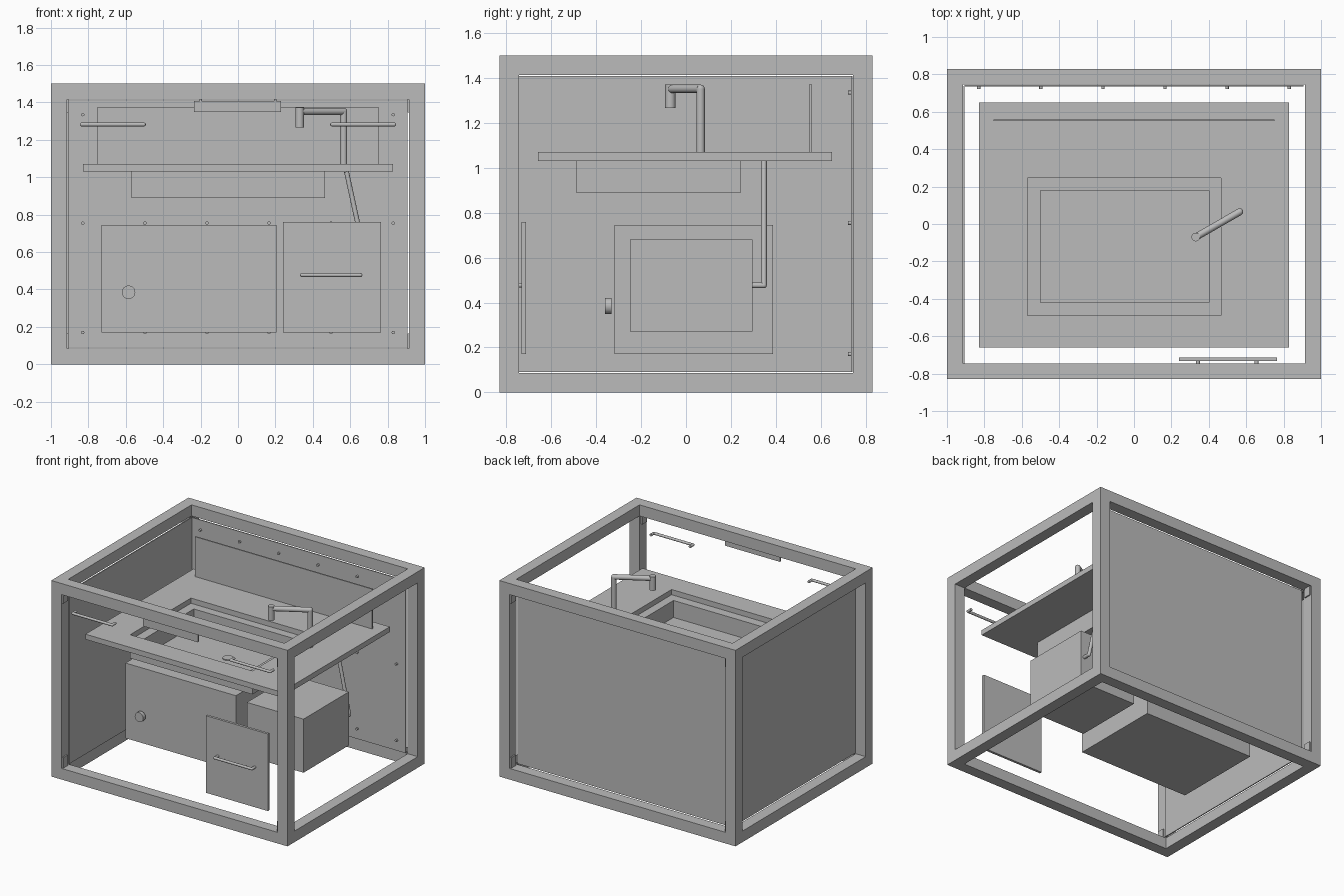
import bpy
import bmesh
from math import radians
from mathutils import Vector, Matrix

if "Cube" in bpy.data.objects:
    bpy.data.objects.remove(bpy.data.objects["Cube"], do_unlink=True)

grey = bpy.data.materials.new("plain_grey")
grey.use_nodes = True
grey.diffuse_color = (0.5, 0.5, 0.5, 1)
grey.node_tree.nodes["Principled BSDF"].inputs["Base Color"].default_value = (0.5, 0.5, 0.5, 1)


def make(name, bm, smooth=False):
    mesh = bpy.data.meshes.new(name)
    bm.to_mesh(mesh)
    bm.free()
    obj = bpy.data.objects.new(name, mesh)
    bpy.context.collection.objects.link(obj)
    mesh.materials.append(grey)
    if smooth:
        bpy.ops.object.select_all(action='DESELECT')
        obj.select_set(True)
        bpy.context.view_layer.objects.active = obj
        bpy.ops.object.shade_smooth_by_angle(angle=radians(40))
    return obj


def add_box(bm, x, y, z):
    lo, hi = Vector((x[0], y[0], z[0])), Vector((x[1], y[1], z[1]))
    size = Matrix.Diagonal((*(hi - lo), 1))
    bmesh.ops.create_cube(bm, size=1, matrix=Matrix.Translation((lo + hi) / 2) @ size)


def box(name, x, y, z):
    bm = bmesh.new()
    add_box(bm, x, y, z)
    return make(name, bm)


def add_rod(bm, a, b, r, sides=20):
    a, b = Vector(a), Vector(b)
    turn = (b - a).to_track_quat('Z', 'Y').to_matrix().to_4x4()
    bmesh.ops.create_cone(bm, cap_ends=True, segments=sides, radius1=r, radius2=r,
                          depth=(b - a).length, matrix=Matrix.Translation((a + b) / 2) @ turn)


def pipe(name, points, r):
    """Round pipe through the points, with ball elbows."""
    bm = bmesh.new()
    for a, b in zip(points, points[1:]):
        add_rod(bm, a, b, r)
    for p in points[1:-1]:
        bmesh.ops.create_uvsphere(bm, u_segments=20, v_segments=10, radius=r,
                                  matrix=Matrix.Translation(p))
    return make(name, bm, True)


def cut(obj, *spans):
    for span in spans:
        cutter = box("cutter", *span)
        cutter.hide_render = True
        mod = obj.modifiers.new("opening", 'BOOLEAN')
        mod.operation = 'DIFFERENCE'
        mod.solver = 'EXACT'
        mod.object = cutter
        bpy.context.view_layer.objects.active = obj
        bpy.ops.object.modifier_apply(modifier=mod.name)
        bpy.data.objects.remove(cutter, do_unlink=True)


# Square tube frame, open on every side
X, Y, H, T = 1.0, 0.83, 1.5, 0.085
ix, iy, iz = (T - X, X - T), (T - Y, Y - T), (T, H - T)
frame = box("frame", (-X, X), (-Y, Y), (0, H))
cut(frame, ((-2, 2), iy, iz), (ix, (-2, 2), iz), (ix, iy, (-1, 2)))

# Thin wall panels at the back and right
box("back_panel", (-0.905, 0.905), (0.735, 0.743), (0.09, 1.41))
box("right_panel", (-0.913, -0.905), (-0.745, 0.735), (0.09, 1.41))

# Bolts in the back panel
bm = bmesh.new()
for z in (0.17, 0.755, 1.335):
    for i in range(6):
        x = -0.83 + i * 0.332
        add_rod(bm, (x, 0.721, z), (x, 0.736, z), 0.009, 12)
make("panel_bolts", bm, True)

# Small brackets in the corners of the front and back openings
bm = bmesh.new()
for s in (-1, 1):
    for t in (-1, 1):
        for z in ((0.085, 0.165), (1.345, 1.415)):
            add_box(bm, sorted((s * 0.905, s * 0.916)), sorted((t * 0.765, t * 0.82)), z)
make("corner_brackets", bm)

# Worktop with opening, sink below and splash board
worktop = box("worktop", (-0.83, 0.83), (-0.66, 0.65), (1.03, 1.07))
cut(worktop, ((-0.57, 0.465), (-0.49, 0.245), (1, 1.1)))
sink = box("sink", (-0.57, 0.465), (-0.49, 0.245), (0.89, 1.03))
cut(sink, ((-0.5, 0.4), (-0.42, 0.18), (0.9, 1.1)))
pipe("sink_drain", [(0, -0.12, 0.895), (0, -0.12, 0.907)], 0.038)
box("splash_board", (-0.75, 0.75), (0.55, 0.56), (1.07, 1.375))

# Tap
pipe("tap", [(0.565, 0.065, 1.07), (0.565, 0.065, 1.352), (0.33, -0.07, 1.352)], 0.019)
pipe("tap_spout", [(0.33, -0.07, 1.372), (0.33, -0.07, 1.267)], 0.023)

# Storage boxes and supply pipe
box("large_tank", (-0.73, 0.205), (-0.318, 0.388), (0.17, 0.745))
pipe("tank_knob", [(-0.585, -0.333, 0.385), (-0.585, -0.362, 0.385)], 0.036)
box("small_box", (0.25, 0.73), (-0.25, 0.297), (0.27, 0.68))
pipe("supply_pipe", [(0.58, 0.347, 1.03), (0.70, 0.347, 0.477), (0.70, 0.295, 0.477)], 0.013)

# Door, front control strip and bar handles
box("door", (0.24, 0.765), (-0.732, -0.713), (0.17, 0.76))
box("control_strip", (-0.235, 0.23), (-0.815, -0.8), (1.35, 1.408))
for name, x in (("right", -0.2), ("left", 0.2)):
    pipe(name + "_strip_peg", [(x, -0.807, 1.4), (x, -0.807, 1.416)], 0.007)


def handle(name, x0, x1, y, z):
    back = y + 0.038
    pipe(name, [(x0, back, z), (x0, y, z), (x1, y, z), (x1, back, z)], 0.01)


handle("door_handle", 0.342, 0.655, -0.768, 0.477)
handle("right_handle", -0.835, -0.503, -0.803, 1.282)
handle("left_handle", 0.503, 0.835, -0.803, 1.282)
